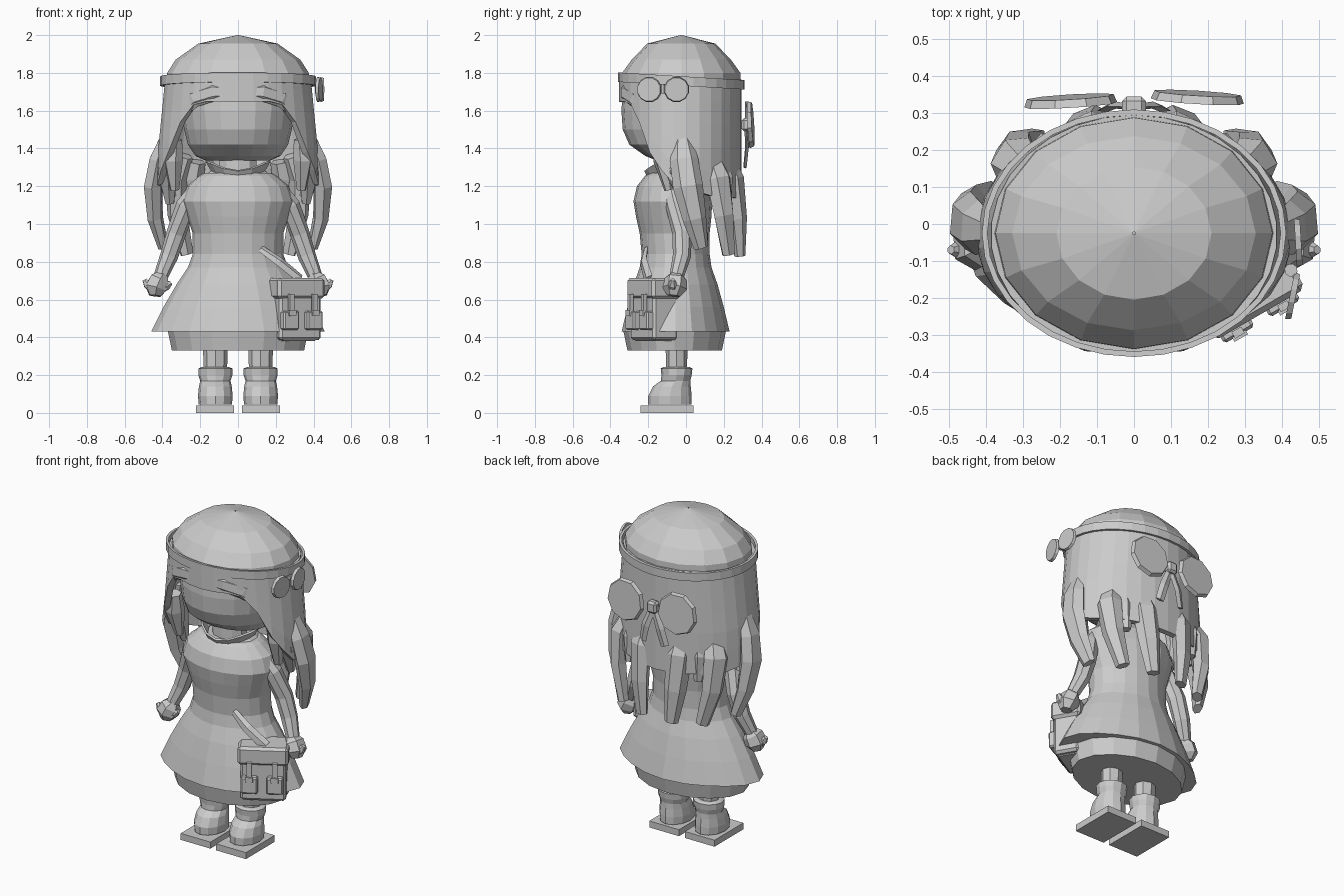
import bpy, bmesh, math
from mathutils import Vector, Matrix

if "Cube" in bpy.data.objects:
    bpy.data.objects.remove(bpy.data.objects["Cube"])

grey = bpy.data.materials.new("plain grey")
grey.diffuse_color = (0.6, 0.6, 0.6, 1)
grey.use_nodes = True
grey.node_tree.nodes["Principled BSDF"].inputs["Base Color"].default_value = grey.diffuse_color


def finish(name, bm):
    bmesh.ops.recalc_face_normals(bm, faces=bm.faces)
    me = bpy.data.meshes.new(name)
    bm.to_mesh(me)
    bm.free()
    me.materials.append(grey)
    ob = bpy.data.objects.new(name, me)
    bpy.context.collection.objects.link(ob)
    return ob


def loft(name, rings, caps=True):
    """Skin a list of closed rings of points."""
    bm = bmesh.new()
    vs = [[bm.verts.new(p) for p in r] for r in rings]
    n = len(vs[0])
    for a, b in zip(vs, vs[1:]):
        for i in range(n):
            j = (i + 1) % n
            bm.faces.new((a[i], a[j], b[j], b[i]))
    if caps:
        bm.faces.new(vs[0])
        bm.faces.new(vs[-1])
    return finish(name, bm)


def lathe(name, rows, n=18, x=0, caps=True):
    """Stack elliptical rings (z, rx, ry, centre y, pinch); pinch pulls in the diagonals."""
    rings = []
    for z, rx, ry, cy, *pinch in rows:
        ring = []
        for i in range(n):
            a = 2 * math.pi * i / n
            k = 1 - (pinch[0] if pinch else 0) * math.sin(2 * a) ** 2
            ring.append((x + k * rx * math.sin(a), cy - k * ry * math.cos(a), z))
        rings.append(ring)
    return loft(name, rings, caps)


def tube(name, path, n=6, flat=1.0):
    """Sweep a tapered n-gon along (x, y, z, radius) points."""
    pts = [Vector(p[:3]) for p in path]
    rings = []
    for k, p in enumerate(pts):
        d = (pts[min(k + 1, len(pts) - 1)] - pts[max(k - 1, 0)]).normalized()
        out = Vector((p.x, p.y + 0.03, 0)).normalized()
        side = d.cross(out).normalized()
        up = side.cross(d)
        r = path[k][3]
        rings.append([p + side * r * math.cos(2 * math.pi * i / n)
                      + up * r * flat * math.sin(2 * math.pi * i / n) for i in range(n)])
    return loft(name, rings)


def box(name, c, s, frame=Matrix.Identity(4), bevel=0):
    bm = bmesh.new()
    bmesh.ops.create_cube(bm, size=1, matrix=frame @ Matrix.Translation(c) @ Matrix.Diagonal((*s, 1)))
    if bevel:
        bmesh.ops.bevel(bm, geom=bm.edges[:], offset=bevel, segments=1, affect='EDGES')
    return finish(name, bm)


def disc(name, c, r, depth, normal, n=9):
    """Flat polygonal bow loop."""
    bm = bmesh.new()
    rot = Vector(normal).to_track_quat('Z', 'Y').to_matrix().to_4x4()
    spin = Matrix.Rotation(math.pi / n, 4, 'Z')
    bmesh.ops.create_cone(bm, cap_ends=True, segments=n, radius1=r, radius2=r * 0.93,
                          depth=depth, matrix=Matrix.Translation(c) @ rot @ spin)
    return finish(name, bm)


# Head and crown of hair
lathe("face", [(1.335, .17, .10, -.05), (1.36, .225, .165, -.05), (1.42, .265, .25, -.05),
               (1.5, .285, .285, -.05), (1.6, .30, .292, -.05), (1.76, .31, .28, -.05)], 20)
lathe("hair_crown", [(1.72, .38, .315, -.025), (1.80, .375, .313, -.025), (1.87, .33, .263, -.025),
                     (1.955, .21, .18, -.025), (2.0, .004, .004, -.025)], 16, caps=False)

# Draped hair: open over the face, long at the sides and back
HEM = [(0, 1.645), (25, 1.65), (44, 1.62), (50, 1.5), (60, 1.38), (74, 1.27), (86, 1.2),
       (120, 1.15), (181, 1.13)]


def hem(t):
    for (a, za), (b, zb) in zip(HEM, HEM[1:]):
        if a <= t <= b:
            return za + (zb - za) * (t - a) / (b - a)


rings = []
for row in range(6):
    ring = []
    for i in range(30):
        a = math.radians(i * 12)
        t = i * 12 if i <= 15 else 360 - i * 12
        z = 1.765 + (hem(t) - 1.765) * row / 5
        rx = .388 + .04 * min(1, (1.765 - z) / .4)
        ring.append((rx * math.sin(a), -.03 - .325 * math.cos(a), z))
    rings.append(ring)
hair = loft("hair_drape", rings, caps=False)
hair.modifiers.new("thickness", 'SOLIDIFY').thickness = 0.035

# Swept fringe over the forehead
for s in (-1, 1):
    tube("fringe", [(s * .01, -.33, 1.70, .035), (s * .13, -.32, 1.70, .05),
                    (s * .23, -.27, 1.665, .05), (s * .31, -.20, 1.58, .03)], 6, .55)

# Hanging locks, mirrored left and right
for s in (-1, 1):
    tube("side_lock", [(s * .385, -.02, 1.46, .045), (s * .425, -.01, 1.34, .075), (s * .45, .01, 1.2, .08),
                       (s * .438, .045, 1.03, .064), (s * .395, .08, .875, .04)], 6, .65)
    tube("front_lock", [(s * .335, -.14, 1.45, .04), (s * .345, -.12, 1.34, .055), (s * .335, -.09, 1.18, .025)])
    tube("inner_lock", [(s * .37, -.08, 1.4, .04), (s * .375, -.05, 1.28, .06), (s * .36, 0, 1.11, .025)])
    tube("rear_side_lock", [(s * .28, .13, 1.36, .05), (s * .325, .17, 1.24, .075),
                            (s * .32, .20, 1.05, .062), (s * .27, .225, .84, .04)], 6, .8)
    tube("back_lock", [(s * .12, .20, 1.38, .045), (s * .13, .25, 1.24, .075),
                       (s * .12, .275, 1.03, .064), (s * .10, .285, .83, .04)], 6, .7)
    tube("short_back_lock", [(s * .22, .17, 1.33, .05), (s * .235, .195, 1.24, .055), (s * .235, .215, 1.09, .025)])

# Tilted headband
band = [[], [], [], []]
for i in range(32):
    a = 2 * math.pi * i / 32
    for k, (rx, ry, dz) in enumerate([(.412, .335, -.025), (.412, .335, .025),
                                      (.397, .32, .025), (.397, .32, -.025)]):
        y = -ry * math.cos(a)
        band[k].append((rx * math.sin(a), y - .025, 1.757 - .06 * y + dz))
loft("headband", band + [band[0]], caps=False)

# Small bow beside the headband
for y, x in ((-.195, .43), (-.05, .445)):
    disc("side_bow_loop", (x, y, 1.712), .068, .016, (1, -.2 if y < -.1 else .06, 0), 12)
tube("side_bow_knot", [(.425, -.125, 1.69, .018), (.425, -.125, 1.74, .018)], 8)

# Large bow at the back of the head
for s in (-1, 1):
    disc("back_bow_loop", (s * .172, .338 + s * .005, 1.53), .128, .022, (s * .06, 1, .06))
    tube("back_bow_tail", [(s * .01, .318, 1.5, .022), (s * .05, .322, 1.4, .028), (s * .075, .312, 1.3, .026)], 4, .35)
box("back_bow_knot", (0, .32, 1.525), (.065, .05, .07), bevel=.012)

# Neck and collar
lathe("neck", [(1.2, .11, .085, -.08), (1.38, .10, .08, -.08)], 10, caps=False)
collar = loft("collar", [[(r * math.sin(a), -.07 - r * .85 * math.cos(a), z - .05 * max(0, math.cos(a)) ** 3)
                          for a in [2 * math.pi * i / 14 for i in range(14)]]
                         for r, z in ((.17, 1.25), (.135, 1.28), (.165, 1.335))], caps=False)
collar.modifiers.new("thickness", 'SOLIDIFY').thickness = 0.012

# Dress and underskirt
lathe("dress", [(1.27, .18, .125, -.07), (1.255, .205, .147, -.07), (1.2, .27, .19, -.07),
                (1.12, .295, .208, -.07), (1.04, .27, .20, -.065, .01), (.95, .24, .185, -.06, .01),
                (.84, .24, .18, -.055, .02), (.77, .265, .19, -.055, .03), (.68, .325, .222, -.055, .04),
                (.56, .395, .255, -.055, .05), (.43, .46, .286, -.055, .06)], 20)
lathe("underskirt", [(.45, .375, .275, -.06, .02), (.33, .35, .25, -.06, .02)], 16)

# Legs, boots and soles
for s in (-1, 1):
    x = s * .12
    lathe("leg", [(.2, .062, .055, -.05), (.36, .065, .058, -.05)], 8, x, caps=False)
    lathe("boot", [(.045, .088, .115, -.085), (.09, .092, .115, -.085), (.14, .087, .1, -.075),
                   (.17, .08, .078, -.055), (.2, .09, .08, -.05), (.235, .09, .084, -.05),
                   (.243, .072, .07, -.05)], 12, x)
    box("sole", (s * .121, -.1, .02), (.202, .28, .04))

    # Arms and hands
    tube("arm", [(s * .22, -.07, 1.18, .045), (s * .275, -.055, 1.1, .054), (s * .327, -.02, .95, .052),
                 (s * .365, -.022, .83, .048), (s * .41, -.05, .72, .038)], 8)
    tube("hand", [(s * .395, -.05, .735, .032), (s * .415, -.055, .705, .062),
                  (s * .435, -.06, .66, .066), (s * .44, -.065, .62, .036)], 6, .95)
    tube("thumb", [(s * .45, -.07, .66, .028), (s * .48, -.07, .68, .024), (s * .496, -.07, .705, .012)], 6)
    tube("little_finger", [(s * .41, -.07, .66, .03), (s * .375, -.07, .675, .024), (s * .355, -.07, .69, .012)], 6)

# Shoulder bag with flap, pockets and buckles
bag = Matrix.Translation((.297, -.17, 0)) @ Matrix.Rotation(math.radians(30), 4, 'Z')
box("bag_body", (0, 0, .52), (.255, .15, .27), bag, .014)
box("bag_flap", (0, 0, .66), (.285, .175, .11), bag, .015)
box("bag_base", (0, 0, .395), (.21, .13, .03), bag, .01)
for x in (-.075, .068):
    box("bag_pocket", (x, -.085, .49), (.095, .045, .1), bag, .008)
    box("bag_strap", (x, -.1, .57), (.03, .02, .12), bag)
    box("bag_buckle", (x, -.11, .53), (.042, .014, .03), bag)
tube("bag_sling", [(.12, -.21, .87, .02), (.22, -.225, .80, .028), (.33, -.2, .71, .03)], 4, .5)
